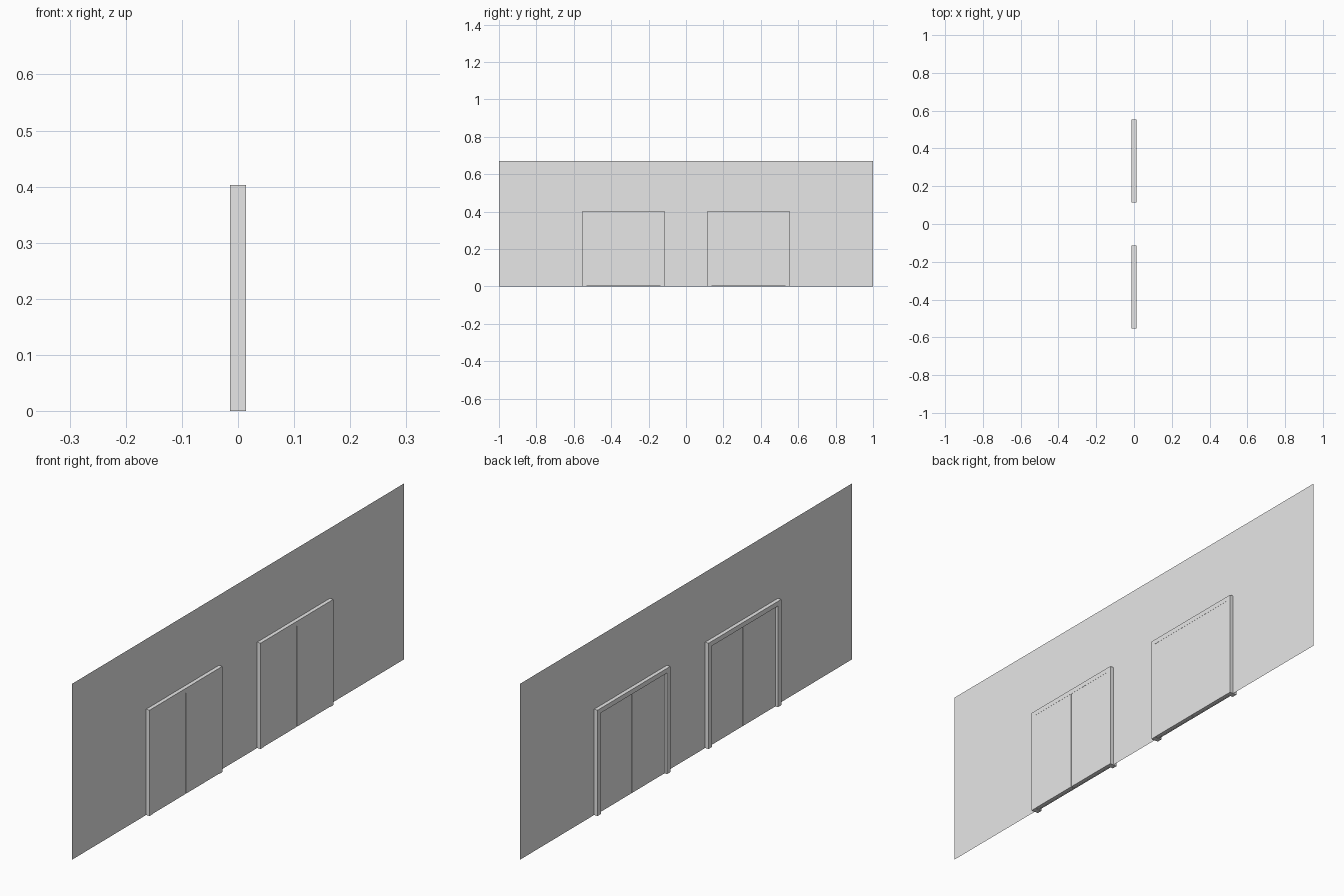
import bpy, bmesh

if "Cube" in bpy.data.objects:
    bpy.data.objects.remove(bpy.data.objects["Cube"])

# One neutral grey for the whole model
grey = bpy.data.materials.new("light grey")
grey.diffuse_color = (0.8, 0.8, 0.8, 1)
grey.use_nodes = True
grey.node_tree.nodes["Principled BSDF"].inputs["Base Color"].default_value = grey.diffuse_color


def finish(name, bm):
    mesh = bpy.data.meshes.new(name)
    bm.to_mesh(mesh)
    bm.free()
    mesh.materials.append(grey)
    obj = bpy.data.objects.new(name, mesh)
    bpy.context.collection.objects.link(obj)
    return obj


def box(name, x, y, z):
    """Box from (min, max) pairs on each axis."""
    bm = bmesh.new()
    bmesh.ops.create_cube(bm, size=1)
    for v in bm.verts:
        v.co = [r[0] + (c + 0.5) * (r[1] - r[0]) for c, r in zip(v.co, (x, y, z))]
    return finish(name, bm)


# Thin wall sheet
bm = bmesh.new()
bm.faces.new([bm.verts.new(p) for p in
              ((0, -1, 0), (0, 1, 0), (0, 1, 0.67), (0, -1, 0.67))])
finish("wall", bm)

FRAME_X = (-0.0145, 0.0145)
DOOR_X = (-0.005, 0.0140)      # nearly flush at +x, recessed at -x
HALF, POST, HEAD, TOP = 0.219, 0.02, 0.385, 0.403

# Two double doors, each with posts, lintel and a pair of leaves
for label, c in (("front", -0.334), ("back", 0.334)):
    box(label + "_lintel", FRAME_X, (c - HALF, c + HALF), (HEAD, TOP))
    for side, s in (("near", -1), ("far", 1)):
        post_y = sorted((c + s * HALF, c + s * (HALF - POST)))
        leaf_y = sorted((c + s * 0.001, c + s * (HALF - POST)))
        box(f"{label}_{side}_post", FRAME_X, post_y, (0, HEAD))
        box(f"{label}_{side}_door_leaf", DOOR_X, leaf_y, (0.001, HEAD))
